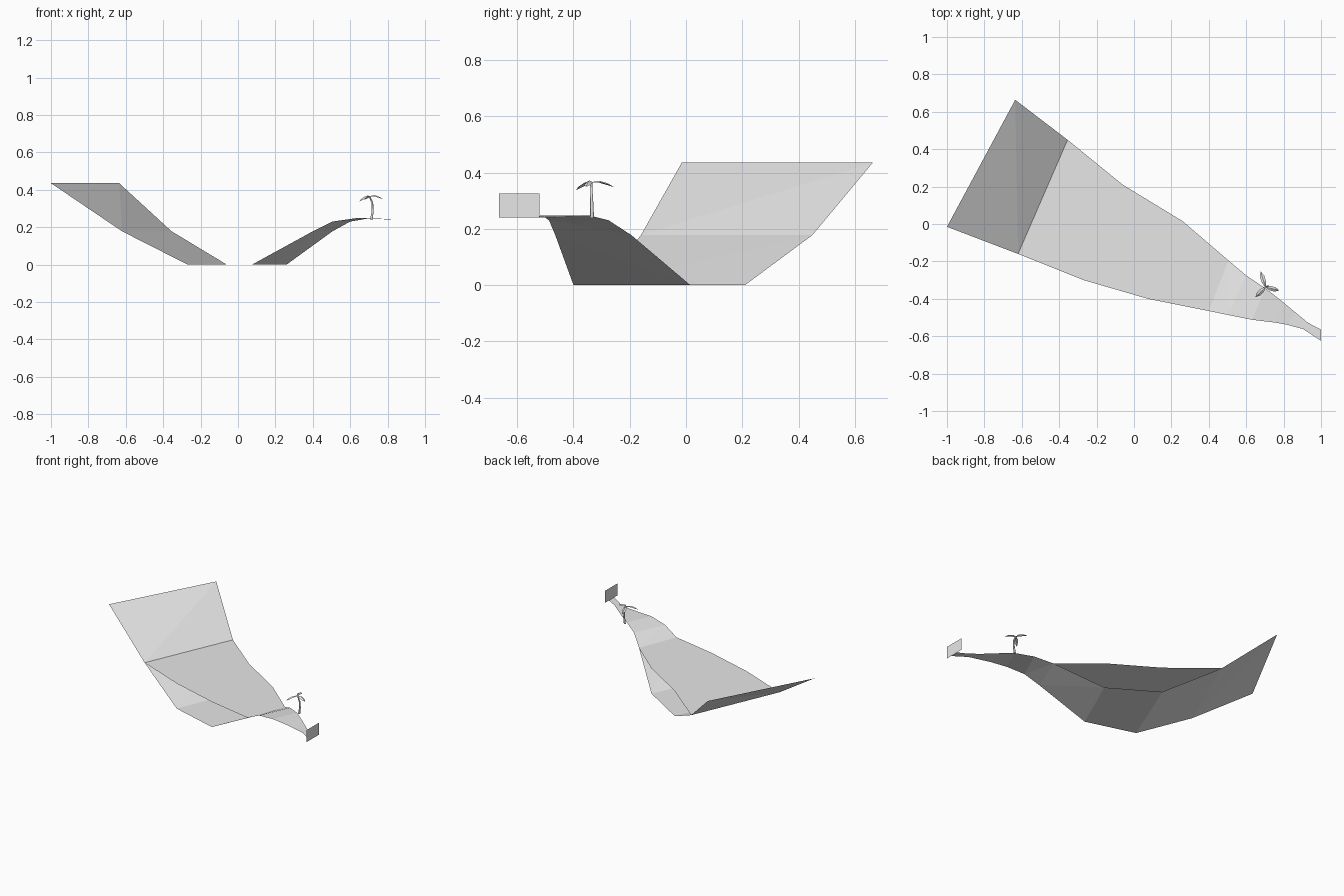
import bpy, bmesh
from mathutils import Vector

cube = bpy.data.objects.get("Cube")
if cube:
    bpy.data.objects.remove(cube, do_unlink=True)

grey = bpy.data.materials.new("light_grey")
grey.use_nodes = True
grey.diffuse_color = (0.8, 0.8, 0.8, 1)
bsdf = next(n for n in grey.node_tree.nodes if n.type == 'BSDF_PRINCIPLED')
bsdf.inputs["Base Color"].default_value = grey.diffuse_color


def finish(bm, name):
    mesh = bpy.data.meshes.new(name)
    bm.to_mesh(mesh)
    bm.free()
    mesh.materials.append(grey)
    obj = bpy.data.objects.new(name, mesh)
    bpy.context.scene.collection.objects.link(obj)
    return obj


def sheet(name, sections):
    """Open strip of triangles between pairs of front and back points."""
    bm = bmesh.new()
    rows = [[bm.verts.new(p) for p in pair] for pair in sections]
    for (f0, b0), (f1, b1) in zip(rows, rows[1:]):
        bm.faces.new((f0, f1, b0))
        bm.faces.new((f1, b1, b0))
    return finish(bm, name)


# Terrain sections: front x, front y, back x, back y, height
profile = [
    (-1.0, -.015, -.635, .664, .435),
    (-.62, -.16, -.355, .45, .178),
    (-.27, -.30, -.06, .21, 0),
    (.075, -.40, .26, .015, 0),
    (.40, -.465, .505, -.195, .178),
    (.505, -.487, .60, -.275, .23),
    (.63, -.512, .705, -.345, .248),
    (.755, -.527, .79, -.412, .244),
    (.82, -.539, .86, -.47, .24),
    (.905, -.562, .93, -.528, .24),
    (1.0, -.625, 1.0, -.565, .24),
]
sections = [((fx, fy, z), (bx, by, z)) for fx, fy, bx, by, z in profile]
sheet("ground", sections)

# Water spans the basin between the two shores
level = profile[1][4]
sheet("water", [((f[0], f[1], level), (b[0], b[1], level))
                for f, b in sections[1:5]])

# Upright board at the end of the spit
sheet("end_board", [((1, -.664, z), (1, -.52, z)) for z in (.24, .325)])

# Palm trunk: bent tapering tube
curve = bpy.data.curves.new("palm_trunk", 'CURVE')
curve.dimensions = '3D'
curve.bevel_depth = .006
curve.bevel_resolution = 1
curve.use_fill_caps = True
trunk_path = [(.713, -.334, .24), (.72, -.335, .285),
              (.718, -.337, .33), (.703, -.337, .366)]
spline = curve.splines.new('POLY')
spline.points.add(len(trunk_path) - 1)
for i, (point, co) in enumerate(zip(spline.points, trunk_path)):
    point.co = (*co, 1)
    point.radius = 1.15 - .15 * i
curve.materials.append(grey)
trunk = bpy.data.objects.new("palm_trunk", curve)
bpy.context.scene.collection.objects.link(trunk)

# Palm fronds: arched, ridged leaves
crown = Vector(trunk_path[-1])
for n, tip in enumerate([(.775, -.355, .35), (.65, -.39, .338), (.677, -.255, .348)]):
    bm = bmesh.new()
    span = Vector(tip) - crown
    side = Vector((-span.y, span.x, 0)).normalized()
    rows = []
    for t, width, rise in [(0, .003, 0), (.35, .012, .011), (.7, .012, .009), (1, .001, 0)]:
        mid = crown + span * t + Vector((0, 0, rise))
        drop = Vector((0, 0, width * .5))
        rows.append([bm.verts.new(p) for p in
                     (mid - side * width - drop, mid, mid + side * width - drop)])
    for a, b in zip(rows, rows[1:]):
        for k in range(2):
            bm.faces.new((a[k], b[k], b[k + 1], a[k + 1]))
    finish(bm, f"palm_frond_{n + 1}")
